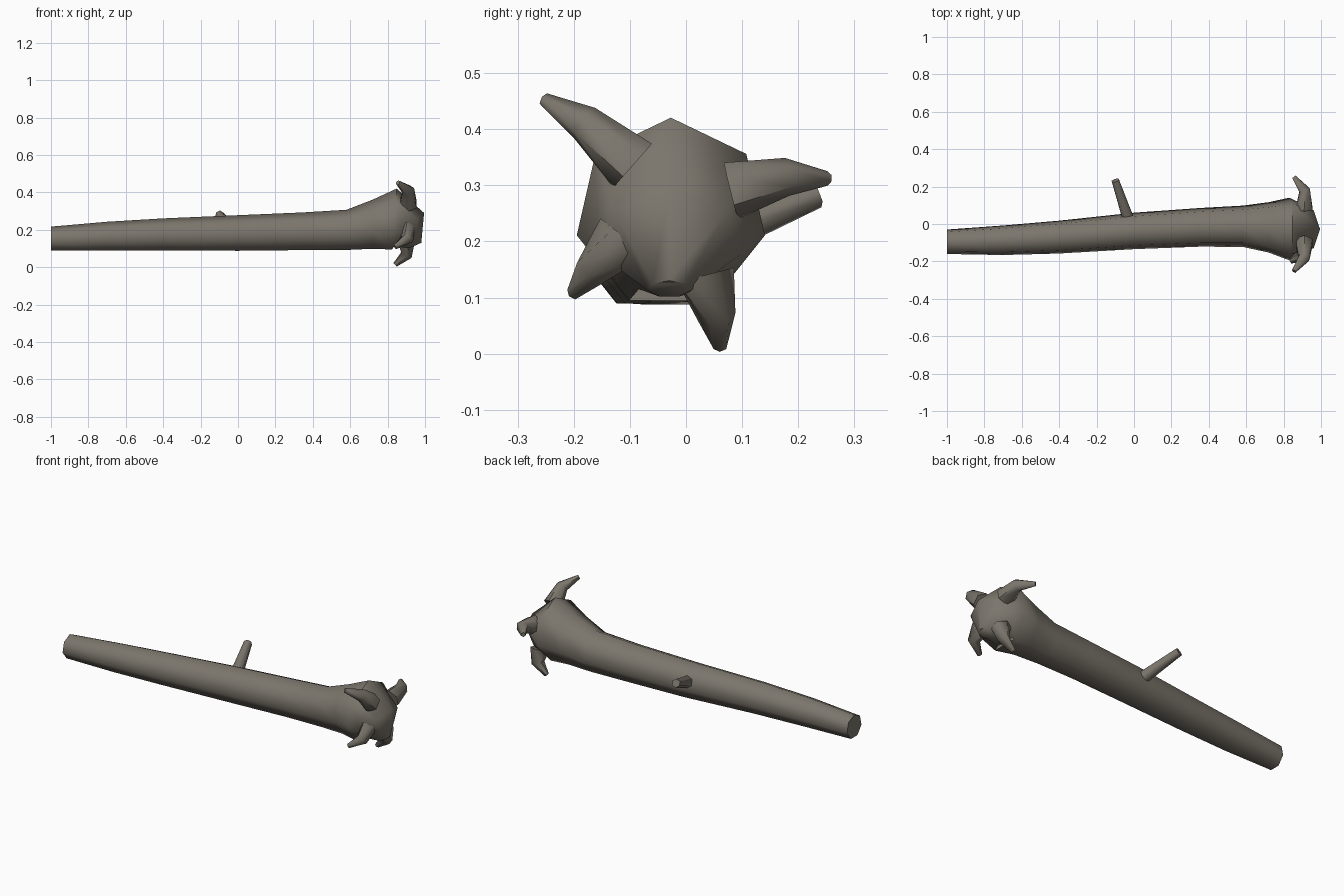
import bpy, bmesh, math
from mathutils import Vector

if "Cube" in bpy.data.objects:
    bpy.data.objects.remove(bpy.data.objects["Cube"])

bark = bpy.data.materials.new("grey brown bark")
bark.diffuse_color = (0.2, 0.18, 0.15, 1)
bark.use_nodes = True
bark.node_tree.nodes["Principled BSDF"].inputs["Base Color"].default_value = bark.diffuse_color


def tube(name, rings, sides):
    """Loft rings of (centre, radius, axis) into a capped tube."""
    bm = bmesh.new()
    loops = []
    for centre, radius, axis in rings:
        axis = Vector(axis).normalized()
        up = Vector((0, 0, 1))
        if abs(axis.z) > 0.97:
            up = Vector((1, 0, 0))
        side = axis.cross(up).normalized()
        up = side.cross(axis)
        loop = []
        for i in range(sides):
            a = 2 * math.pi * i / sides
            loop.append(bm.verts.new(Vector(centre) + radius * (up * math.cos(a) + side * math.sin(a))))
        loops.append(loop)
    for a, b in zip(loops, loops[1:]):
        for i in range(sides):
            j = (i + 1) % sides
            bm.faces.new((a[i], a[j], b[j], b[i]))
    bm.faces.new(loops[0])
    bm.faces.new(loops[-1])
    bmesh.ops.recalc_face_normals(bm, faces=bm.faces)
    mesh = bpy.data.meshes.new(name)
    bm.to_mesh(mesh)
    bm.free()
    mesh.materials.append(bark)
    obj = bpy.data.objects.new(name, mesh)
    bpy.context.collection.objects.link(obj)
    bpy.ops.object.select_all(action='DESELECT')
    obj.select_set(True)
    bpy.context.view_layer.objects.active = obj
    bpy.ops.object.shade_smooth_by_angle(angle=math.radians(60))
    return obj


# Trunk: seven-sided, gently bent, flaring and then curling under at the root end
X = (1, 0, 0)
tube("trunk", [
    ((-1.00, -0.095, 0.150), 0.067, X),
    ((-0.70, -0.087, 0.162), 0.081, X),
    ((-0.40, -0.070, 0.171), 0.090, X),
    ((0.00, -0.037, 0.178), 0.100, X),
    ((0.35, -0.018, 0.187), 0.106, X),
    ((0.58, -0.012, 0.194), 0.113, X),
    ((0.72, -0.018, 0.223), 0.138, X),
    ((0.835, -0.027, 0.249), 0.172, (1, 0, -0.08)),
    ((0.903, -0.028, 0.198), 0.130, (1, 0, -1)),
    ((0.945, -0.030, 0.115), 0.038, (0.4, 0, -0.92)),
], 7)

# Side branch stub
start, end = Vector((-0.035, 0.04, 0.20)), Vector((-0.10, 0.233, 0.282))
tube("branch", [(start, 0.034, end - start), (end, 0.023, end - start)], 6)

# Hooked roots: base, elbow and tip, bending back along the trunk
roots = [
    ((0.91, -0.095, 0.335), (0.910, -0.180, 0.410), (0.855, -0.252, 0.452)),
    ((0.91, 0.080, 0.290), (0.912, 0.180, 0.315), (0.855, 0.252, 0.312)),
    ((0.90, 0.035, 0.140), (0.900, 0.055, 0.065), (0.840, 0.061, 0.013)),
    ((0.90, -0.115, 0.205), (0.905, -0.168, 0.150), (0.840, -0.200, 0.108)),
]
for n, pts in enumerate(roots, 1):
    base, elbow, tip = map(Vector, pts)
    d1, d2 = (elbow - base).normalized(), (tip - elbow).normalized()
    tube(f"root_{n}", [(base, 0.052, d1), (elbow, 0.034, d1 + d2), (tip, 0.013, d2)], 6)
